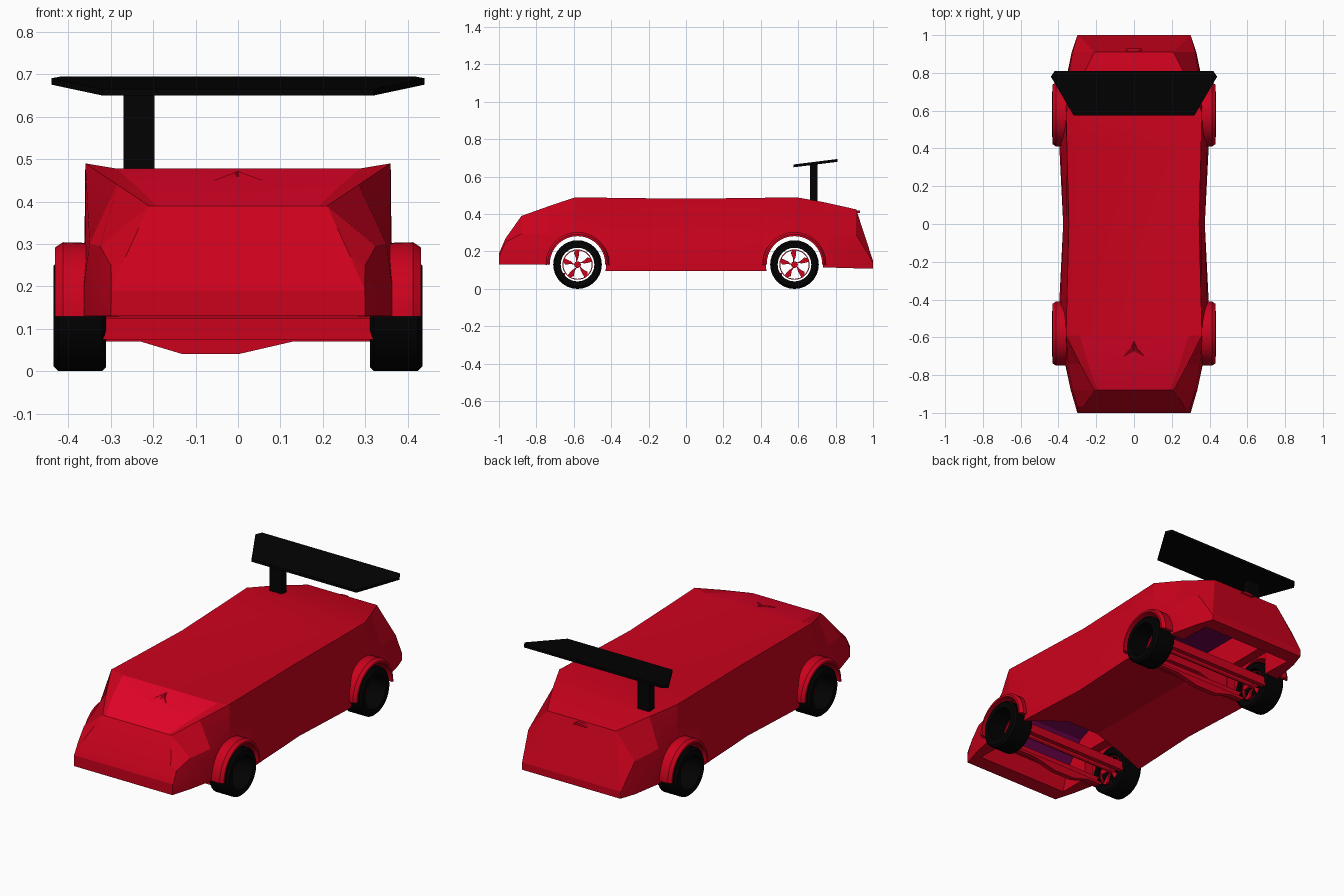
import bpy, bmesh, math
from mathutils import Matrix, Vector

if "Cube" in bpy.data.objects:
    bpy.data.objects.remove(bpy.data.objects["Cube"])


def material(name, rgb):
    m = bpy.data.materials.new(name)
    m.use_nodes = True
    m.diffuse_color = (*rgb, 1)
    m.node_tree.nodes["Principled BSDF"].inputs["Base Color"].default_value = (*rgb, 1)
    return m


RED = material("red paint", (0.6, 0.0005, 0.012))
BRIGHT = material("bright red windscreen", (0.8, 0.001, 0.022))
BLACK = material("black rubber", (0.0006, 0.0006, 0.0006))
PURPLE = material("dark purple lining", (0.15, 0.001, 0.075))


def activate(ob):
    bpy.ops.object.select_all(action="DESELECT")
    ob.select_set(True)
    bpy.context.view_layer.objects.active = ob


def finish(name, bm, mat, smooth=True):
    bmesh.ops.recalc_face_normals(bm, faces=bm.faces)
    mesh = bpy.data.meshes.new(name)
    bm.to_mesh(mesh)
    bm.free()
    mesh.materials.append(mat)
    ob = bpy.data.objects.new(name, mesh)
    bpy.context.collection.objects.link(ob)
    if smooth:
        activate(ob)
        bpy.ops.object.shade_smooth_by_angle(angle=math.radians(30))
    return ob


def loft(bm, rings, caps=True, closed=False):
    rows = [[bm.verts.new(p) for p in ring] for ring in rings]
    n = len(rows[0])
    pairs = list(zip(rows, rows[1:])) + ([(rows[-1], rows[0])] if closed else [])
    for a, b in pairs:
        for i in range(n):
            j = (i + 1) % n
            bm.faces.new((a[i], a[j], b[j], b[i]))
    if caps:
        bm.faces.new(rows[0])
        bm.faces.new(rows[-1])


def prism(name, pts, axis, lo, hi, mat):
    """Extrude a 2D outline along an axis."""
    place = {"x": lambda a, b, t: (t, a, b), "y": lambda a, b, t: (a, t, b),
             "z": lambda a, b, t: (a, b, t)}[axis]
    bm = bmesh.new()
    loft(bm, [[place(a, b, t) for a, b in pts] for t in (lo, hi)])
    return finish(name, bm, mat, False)


def rect(a0, a1, b0, b1):
    return [(a0, b0), (a1, b0), (a1, b1), (a0, b1)]


def rod(bm, centre, radius, depth, n):
    """Solid cylinder along x."""
    bmesh.ops.create_cone(bm, cap_ends=True, segments=n, radius1=radius, radius2=radius, depth=depth,
                          matrix=Matrix.Translation(centre) @ Matrix.Rotation(math.pi / 2, 4, "Y"))


def lathe(bm, profile, centre, start=0, sweep=math.tau, n=32):
    """Turn an (x, radius) outline around the x direction."""
    full = sweep > 6
    rings = []
    for i in range(n if full else n + 1):
        a = start + sweep * i / n
        rings.append([centre + Vector((x, r * math.cos(a), r * math.sin(a))) for x, r in profile])
    loft(bm, rings, caps=not full, closed=full)


# Body: y, then half widths and heights of top edge, waist, skirt and sill
stations = [
    (-1.0, (0.30, 0.19), (0.30, 0.17), (0.30, 0.15), (0.30, 0.13)),
    (-0.965, (0.265, 0.27), (0.30, 0.25), (0.31, 0.19), (0.31, 0.13)),
    (-0.88, (0.21, 0.39), (0.325, 0.295), (0.335, 0.21), (0.335, 0.13)),
    (-0.74, (0.285, 0.44), (0.35, 0.30), (0.362, 0.21), (0.365, 0.13)),
    (-0.59, (0.36, 0.49), (0.36, 0.305), (0.375, 0.21), (0.375, 0.10)),
    (-0.4, (0.355, 0.487), (0.362, 0.305), (0.388, 0.21), (0.395, 0.095)),
    (0.0, (0.345, 0.482), (0.358, 0.305), (0.375, 0.21), (0.375, 0.095)),
    (0.4, (0.355, 0.487), (0.362, 0.305), (0.388, 0.21), (0.395, 0.095)),
    (0.59, (0.36, 0.49), (0.36, 0.305), (0.375, 0.21), (0.375, 0.10)),
    (0.74, (0.295, 0.463), (0.35, 0.30), (0.362, 0.21), (0.365, 0.115)),
    (0.91, (0.21, 0.425), (0.325, 0.29), (0.33, 0.2), (0.33, 0.11)),
    (1.0, (0.30, 0.15), (0.30, 0.14), (0.30, 0.125), (0.30, 0.11)),
]
bm = bmesh.new()
rings = []
for y, top, waist, skirt, sill in stations:
    mid = abs(y) < 0.6
    crown = (top[0] * (0.8 + 0.4 * max(0, abs(y) - 0.6)), top[1] - (0.012 if mid else 0))
    vault = (0.1, sill[1] + (0.1 if mid else 0))
    half = [crown, top, waist, skirt, sill, vault]
    rings.append([(x, y, z) for x, z in half] + [(-x, y, z) for x, z in reversed(half)])
loft(bm, rings)
body = finish("body", bm, RED, False)

# Hollow wheel bays reaching into the cabin, and see-through wheel arches
for s in (-1, 1):
    bay = prism("bay_cutter", [(s * y, z) for y, z in
                ((0.42, 0), (0.42, 0.28), (0.15, 0.28), (0.15, 0.45), (0.6, 0.45),
                 (0.77, 0.38), (0.88, 0.24), (0.95, 0))], "x", -0.28, 0.28, RED)
    well = prism("well_cutter", rect(s * 0.425, s * 0.735, -0.1, 0.29), "x", -0.335, 0.335, RED)
    bm = bmesh.new()
    rod(bm, (0, s * 0.58, 0.13), 0.153, 1.2, 40)
    arch = finish("arch_cutter", bm, RED, False)
    for cutter in (bay, well, arch):
        cutter.hide_render = True
        mod = body.modifiers.new("cut", "BOOLEAN")
        mod.operation = "DIFFERENCE"
        mod.solver = "EXACT"
        mod.object = cutter
        activate(body)
        bpy.ops.object.modifier_apply(modifier=mod.name)
        bpy.data.objects.remove(cutter)

# Purple lining on the ceilings, brighter panel on the windscreen slope
body.data.materials.clear()
for mat in (RED, PURPLE, BRIGHT):
    body.data.materials.append(mat)
for f in body.data.polygons:
    c, n = f.center, f.normal
    if n.z < -0.3 and c.z > 0.3:
        f.material_index = 1
    elif n.z > 0.8 and abs(c.x) < 0.1 and -0.88 < c.y < -0.59:
        f.material_index = 2
    else:
        f.material_index = 0
activate(body)
bpy.ops.object.shade_smooth_by_angle(angle=math.radians(15))

tyre_outline = [(-0.062, 0.09), (-0.062, 0.12), (-0.052, 0.13), (0.05, 0.13), (0.062, 0.118), (0.062, 0.09)]
fender_outline = [(-0.035, 0.153), (-0.035, 0.168), (0.04, 0.17), (0.058, 0.158), (0.058, 0.148)]
rim_outline = [(-0.008, 0.076), (-0.008, 0.081), (0.008, 0.081), (0.008, 0.076)]
blade = [(-0.006, 0.01), (-0.008, 0.035), (-0.02, 0.062), (-0.01, 0.077), (0.01, 0.077), (0.006, 0.04)]

for end, s in (("front", -1), ("rear", 1)):
    y = s * 0.58
    for side, t in (("left", 1), ("right", -1)):
        label = f"{end}_{side}_"
        hub = Vector((t * 0.373, y, 0.13))
        # Tyre
        bm = bmesh.new()
        lathe(bm, [(t * x, r) for x, r in tyre_outline], hub)
        finish(label + "tyre", bm, BLACK)
        # Fender flare
        bm = bmesh.new()
        lathe(bm, [(t * x, r) for x, r in fender_outline], hub + Vector((0, 0, 0.004)), -0.03, math.pi + 0.06, 20)
        finish(label + "fender", bm, RED)
        # Rim ring, hub and five blades, set deep inside the tyre
        inner = hub - Vector((t * 0.045, 0, 0))
        bm = bmesh.new()
        lathe(bm, [(t * x, r) for x, r in rim_outline], inner)
        rod(bm, inner, 0.018, 0.03, 16)
        for k in range(5):
            turn = Matrix.Rotation(k * math.tau / 5, 4, "X")
            loft(bm, [[inner + turn @ Vector((d, a, b)) for a, b in blade] for d in (-0.006, 0.006)])
        finish(label + "rim", bm, RED)
    # Axle, sagging cross member and two rails
    bm = bmesh.new()
    rod(bm, (0, y, 0.13), 0.012, 0.66, 12)
    finish(end + "_axle", bm, RED)
    prism(end + "_cross_member", [(-0.32, 0.07), (-0.23, 0.07), (-0.13, 0.04), (0, 0.04), (0.13, 0.07),
                                  (0.32, 0.07), (0.32, 0.085), (-0.32, 0.085)], "y", y - 0.095, y - 0.068, RED)
    for k in (-1, 1):
        prism(end + "_cross_rail", rect(-0.32, 0.32, 0.075, 0.125), "y", y + k * 0.102 - 0.013, y + k * 0.102 + 0.013, RED)

# Small creased ridge on the windscreen slope
bm = bmesh.new()
for s in (-1, 1):
    p = [bm.verts.new(v) for v in ((0, -0.62, 0.471), (s * 0.02, -0.66, 0.458),
                                   (s * 0.11, -0.75, 0.430), (0, -0.68, 0.453))]
    peak = bm.verts.new((s * 0.01, -0.66, 0.468))
    for i in range(4):
        bm.faces.new((p[i], p[(i + 1) % 4], peak))
finish("windscreen_ridge", bm, RED, False)

# Small lip above the tail
prism("tail_lip", [(-0.04, 0.405), (0.04, 0.405), (0.02, 0.418), (-0.02, 0.418)], "y", 0.905, 0.93, RED)

# Rear wing on a single offset strut
wing = prism("wing", [(-0.32, 0.575), (0.32, 0.575), (0.44, 0.78), (0.42, 0.81), (-0.42, 0.81), (-0.44, 0.78)],
             "z", 0, 0.015, BLACK)
for v in wing.data.vertices:
    v.co.z += 0.65 + (v.co.y - 0.575) * 0.125
prism("wing_strut", rect(-0.27, -0.197, 0.662, 0.702), "z", 0.44, 0.667, BLACK)
